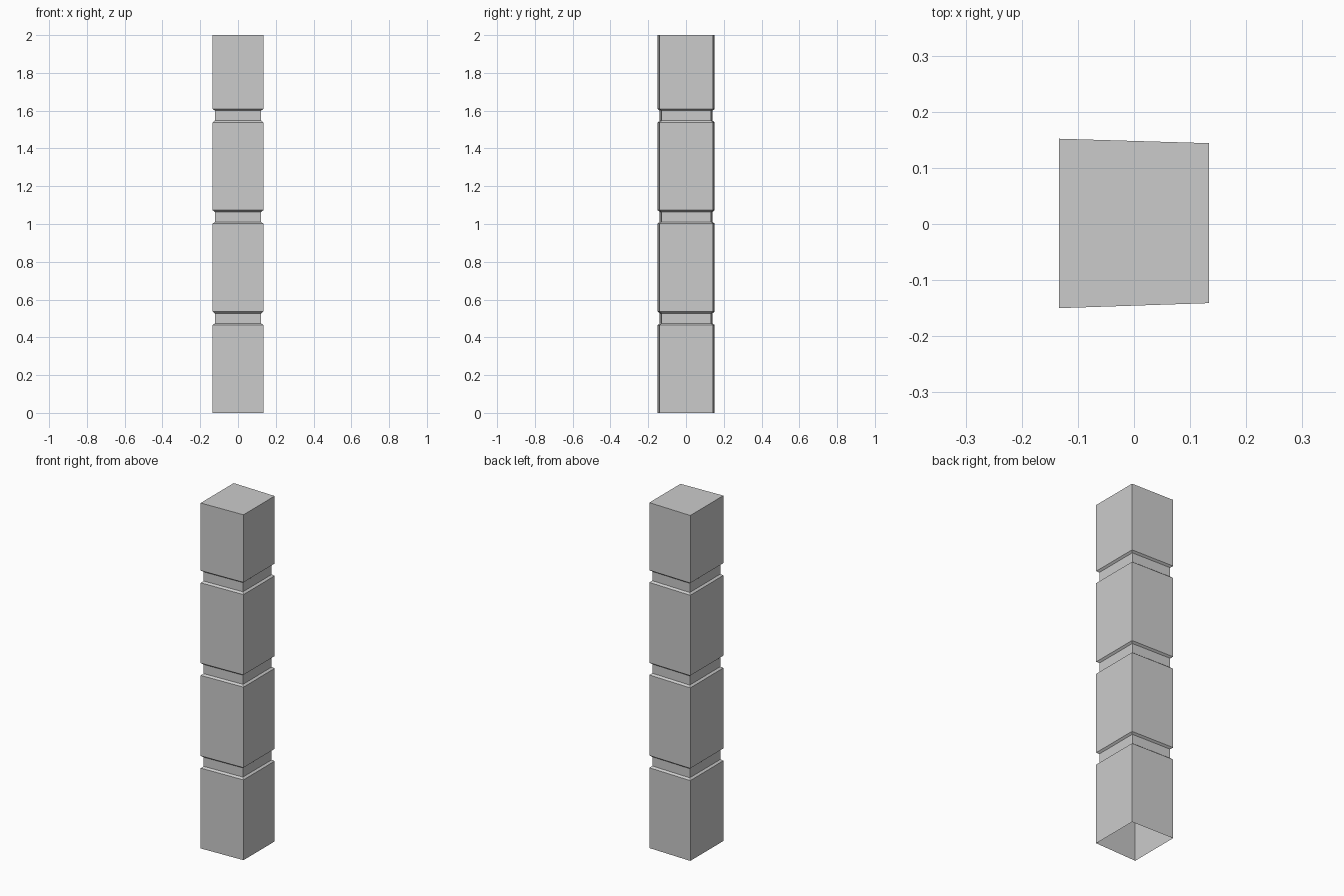
import bpy, bmesh

if "Cube" in bpy.data.objects:
    bpy.data.objects.remove(bpy.data.objects["Cube"])

# Slightly tapered four-sided footprint
FOOTPRINT = [(-0.134, -0.150), (0.134, -0.141), (0.134, 0.144), (-0.134, 0.152)]
INSET = 0.011

# Height and inset of each ring: three bevelled grooves between four blocks
levels = [(0.0, 0.0)]
for z in (0.465, 1.002, 1.538):
    levels += [(z, 0.0), (z + 0.009, INSET), (z + 0.062, INSET), (z + 0.071, 0.0)]
levels.append((2.0, 0.0))


def add_ring(bm, z, inset):
    return [bm.verts.new((x - inset * (1 if x > 0 else -1),
                          y - inset * (1 if y > 0 else -1), z))
            for x, y in FOOTPRINT]


# Post shell: capped on top, open underneath
bm = bmesh.new()
rings = [add_ring(bm, z, inset) for z, inset in levels]
for low, high in zip(rings, rings[1:]):
    for i in range(4):
        j = (i + 1) % 4
        bm.faces.new((low[i], low[j], high[j], high[i]))
bm.faces.new(rings[-1])

mesh = bpy.data.meshes.new("grooved_post")
bm.to_mesh(mesh)
bm.free()
post = bpy.data.objects.new("grooved_post", mesh)
bpy.context.collection.objects.link(post)
